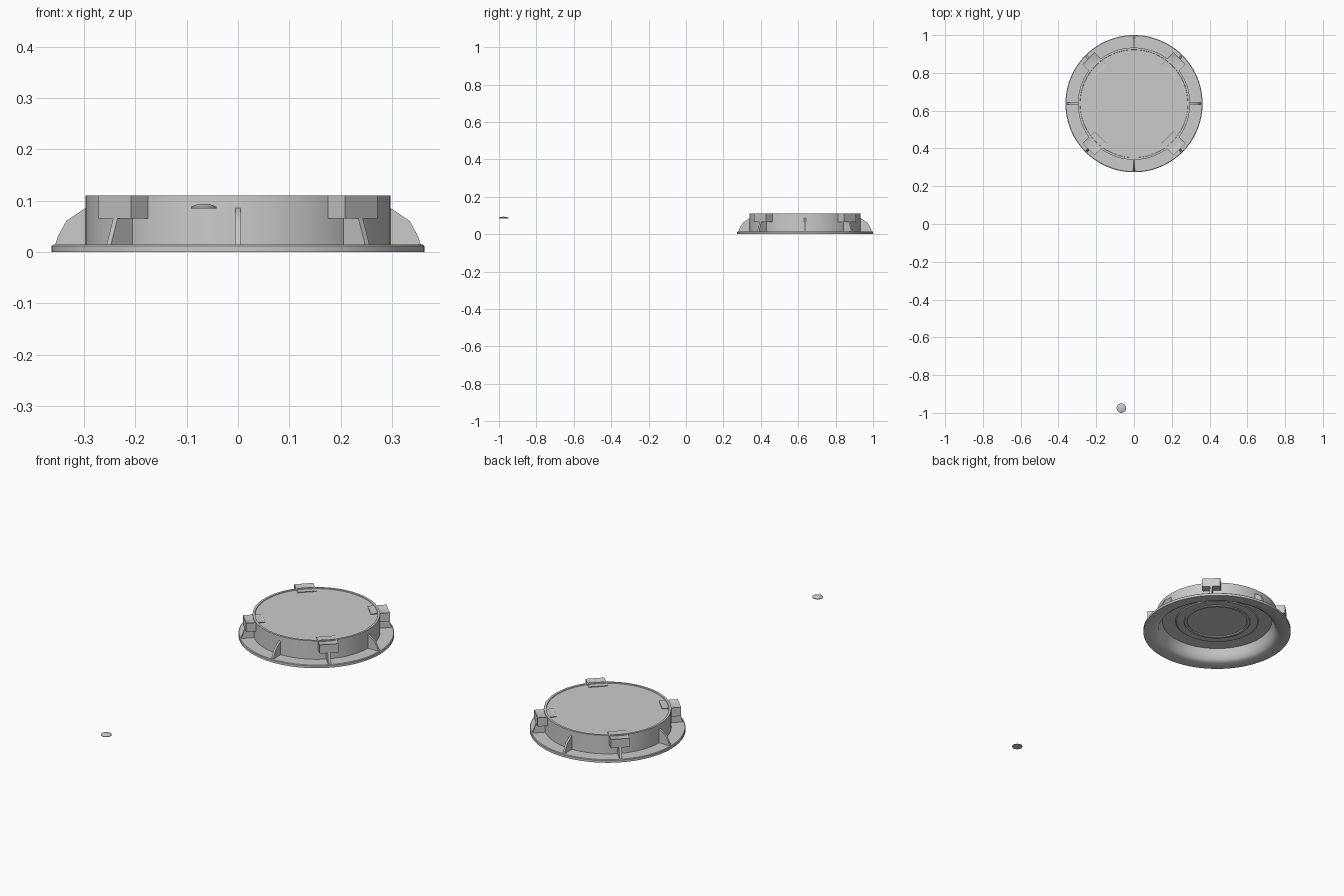
import bpy, bmesh, math
from mathutils import Matrix, Vector

if "Cube" in bpy.data.objects:
    bpy.data.objects.remove(bpy.data.objects["Cube"])

grey = bpy.data.materials.new("plain_grey")
grey.diffuse_color = (0.6, 0.6, 0.6, 1)
grey.use_nodes = True
grey.node_tree.nodes["Principled BSDF"].inputs["Base Color"].default_value = grey.diffuse_color
CENTRE = Vector((0, 0.637, 0))


def finish(name, bm, location):
    """Turn a bmesh into a smooth-by-angle grey object."""
    bmesh.ops.recalc_face_normals(bm, faces=bm.faces)
    mesh = bpy.data.meshes.new(name)
    bm.to_mesh(mesh)
    bm.free()
    mesh.materials.append(grey)
    ob = bpy.data.objects.new(name, mesh)
    bpy.context.collection.objects.link(ob)
    ob.location = location
    bpy.ops.object.select_all(action='DESELECT')
    ob.select_set(True)
    bpy.context.view_layer.objects.active = ob
    bpy.ops.object.shade_smooth_by_angle(angle=math.radians(35))
    return ob


def lathe(name, profile, location, steps=96):
    """Spin an (r, z) profile that starts and ends on the axis."""
    bm = bmesh.new()
    verts = [bm.verts.new((r, 0, z)) for r, z in profile]
    edges = [bm.edges.new(pair) for pair in zip(verts, verts[1:])]
    bmesh.ops.spin(bm, geom=verts + edges, cent=(0, 0, 0), axis=(0, 0, 1),
                   angle=2 * math.pi, steps=steps, use_duplicate=False)
    bmesh.ops.remove_doubles(bm, verts=bm.verts, dist=1e-5)
    return finish(name, bm, location)


def rib(name, profile, angle, half_width):
    """Thin upright fin with an (r, z) outline, turned about the cap axis."""
    bm = bmesh.new()
    face = bm.faces.new([bm.verts.new((r, -half_width, z)) for r, z in profile])
    ext = bmesh.ops.extrude_face_region(bm, geom=[face])
    moved = [v for v in ext["geom"] if isinstance(v, bmesh.types.BMVert)]
    bmesh.ops.translate(bm, verts=moved, vec=(0, 2 * half_width, 0))
    bmesh.ops.rotate(bm, verts=bm.verts, matrix=Matrix.Rotation(angle, 3, 'Z'))
    finish(name, bm, CENTRE)


def clip(name, angle):
    """Square lug with a shallow sunk top."""
    bm = bmesh.new()
    bmesh.ops.create_cube(bm, size=1)
    bmesh.ops.scale(bm, verts=bm.verts, vec=(0.09, 0.09, 0.045))
    bmesh.ops.translate(bm, verts=bm.verts, vec=(0.295, 0, 0.0875))
    bm.normal_update()
    top = [f for f in bm.faces if f.normal.z > 0.9]
    bmesh.ops.inset_region(bm, faces=top, thickness=0.011)
    bmesh.ops.translate(bm, verts=top[0].verts, vec=(0, 0, -0.004))
    bmesh.ops.rotate(bm, verts=bm.verts, matrix=Matrix.Rotation(angle, 3, 'Z'))
    finish(name, bm, CENTRE)


# Round cap: top plate, thin rim, wall, flange and hollow underside
lathe("cap_body", [
    (0, 0.107), (0.285, 0.107), (0.286, 0.11), (0.297, 0.11),
    (0.297, 0.015), (0.36, 0.015), (0.363, 0.012), (0.363, 0.0),
    (0.308, 0.0), (0.29, 0.012), (0.281, 0.035), (0.27, 0.062),
    (0.205, 0.064), (0.2, 0.06), (0.163, 0.06), (0.16, 0.056),
    (0.148, 0.056), (0.146, 0.061), (0, 0.061)], CENTRE)

# Ribs on the flange and lugs at the diagonals
for i in range(4):
    a = i * math.pi / 2
    rib(f"side_rib_{i + 1}", [(0.29, 0.012), (0.357, 0.012), (0.351, 0.03),
                              (0.335, 0.06), (0.297, 0.086), (0.29, 0.086)], a, 0.005)
    d = a + math.pi / 4
    rib(f"lug_rib_{i + 1}", [(0.29, 0.012), (0.357, 0.012), (0.338, 0.066),
                             (0.29, 0.066)], d, 0.006)
    clip(f"lug_{i + 1}", d)

# Small separate button
lathe("small_button", [
    (0, 0.0935), (0.011, 0.093), (0.018, 0.091), (0.025, 0.088),
    (0.025, 0.085), (0, 0.085)], (-0.067, -0.975, 0), 24)
